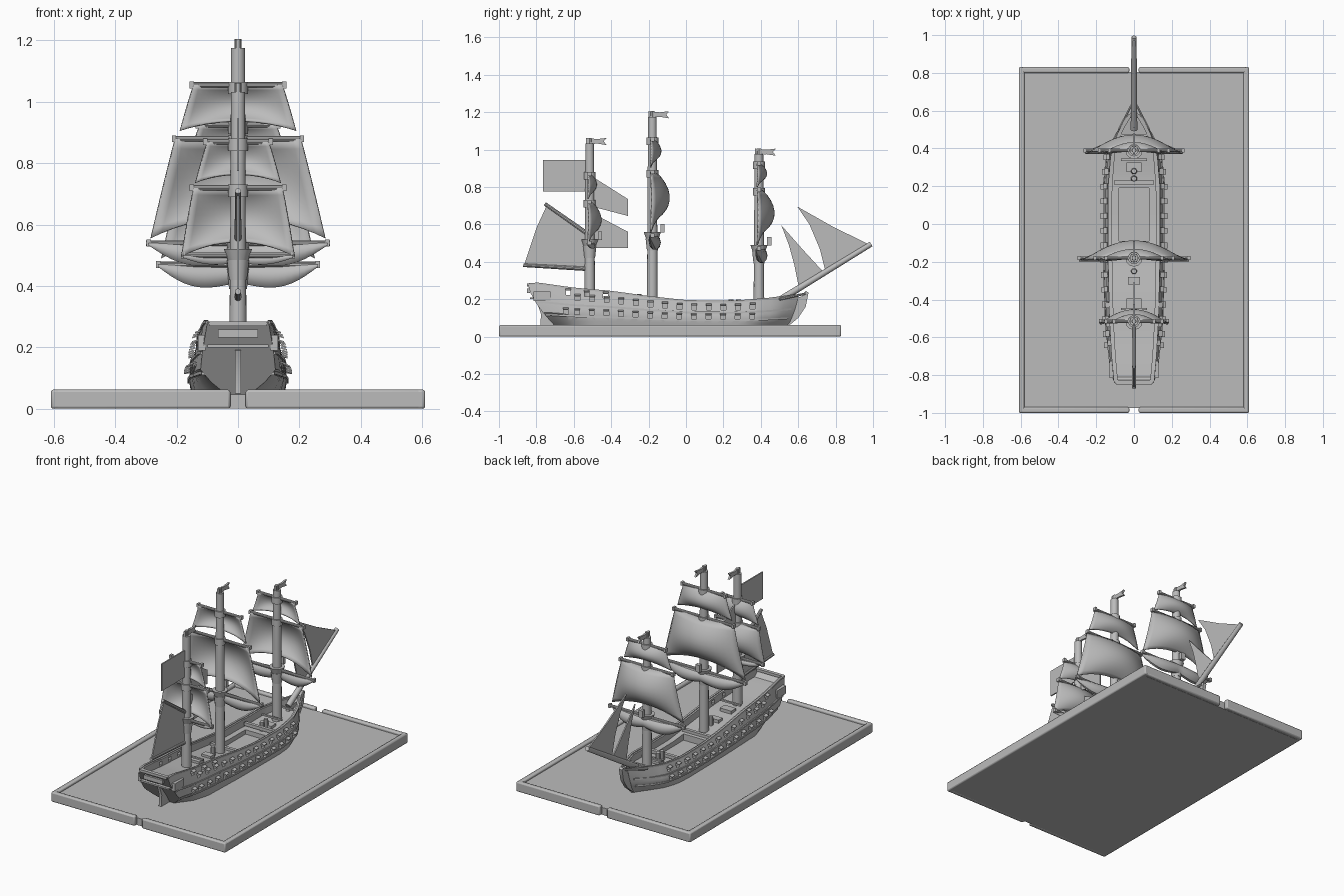
import bpy, bmesh, math
from mathutils import Vector, Matrix

if "Cube" in bpy.data.objects:
    bpy.data.objects.remove(bpy.data.objects["Cube"])

grey = bpy.data.materials.new("plain_grey")
grey.use_nodes = True
COLOUR = (0.5, 0.5, 0.5, 1)
grey.diffuse_color = COLOUR
grey.node_tree.nodes["Principled BSDF"].inputs["Base Color"].default_value = COLOUR
parts = []


# ---- helpers ----
def finish(name, bm):
    bmesh.ops.recalc_face_normals(bm, faces=bm.faces)
    mesh = bpy.data.meshes.new(name)
    bm.to_mesh(mesh)
    bm.free()
    mesh.materials.append(grey)
    ob = bpy.data.objects.new(name, mesh)
    bpy.context.collection.objects.link(ob)
    parts.append(ob)
    return ob


def add_box(bm, centre, size, rot=None):
    m = Matrix.Translation(centre) @ (rot or Matrix()) @ Matrix.Diagonal((*size, 1))
    return bmesh.ops.create_cube(bm, size=1, matrix=m)["verts"]


def box(name, centre, size, rot=None):
    bm = bmesh.new()
    add_box(bm, centre, size, rot)
    return finish(name, bm)


def spar(name, a, b, r1, r2, sides=14):
    a, b = Vector(a), Vector(b)
    bm = bmesh.new()
    m = Matrix.Translation((a + b) / 2) @ (b - a).to_track_quat("Z", "Y").to_matrix().to_4x4()
    bmesh.ops.create_cone(bm, cap_ends=True, segments=sides, radius1=r1, radius2=r2,
                          depth=(b - a).length, matrix=m)
    return finish(name, bm)


def plate(name, outline, thick=0.008):
    # flat shape on the centre plane, outline given as (y, z)
    bm = bmesh.new()
    face = bm.faces.new([bm.verts.new((-thick / 2, y, z)) for y, z in outline])
    ext = bmesh.ops.extrude_face_region(bm, geom=[face])["geom"]
    bmesh.ops.translate(bm, vec=(thick, 0, 0), verts=[v for v in ext if isinstance(v, bmesh.types.BMVert)])
    return finish(name, bm)


def loft(name, rings):
    bm = bmesh.new()
    rows = [[bm.verts.new(p) for p in ring] for ring in rings]
    n = len(rows[0])
    for a, b in zip(rows, rows[1:]):
        for i in range(n):
            bm.faces.new((a[i], a[(i + 1) % n], b[(i + 1) % n], b[i]))
    bm.faces.new(rows[0])
    bm.faces.new(rows[-1])
    return finish(name, bm)


def lerp(table, x):
    for (x0, v0), (x1, v1) in zip(table, table[1:]):
        if x <= x1:
            return v0 + (v1 - v0) * max(0, (x - x0) / (x1 - x0))
    return table[-1][1]


# ---- display base: slab, raised rim split at both ends ----
box("base_slab", (0, -0.085, 0.023), (1.2, 1.78, 0.046))
for side in (-1, 1):
    rims = [((side * 0.595, -0.085, 0.031), (0.03, 1.83, 0.062))]
    rims += [((side * 0.3175, y, 0.031), (0.585, 0.03, 0.062)) for y in (-0.985, 0.815)]
    for centre, size in rims:
        rim = box("base_rim", centre, size)
        bev = rim.modifiers.new("bevel", "BEVEL")
        bev.width, bev.segments = 0.008, 2

# ---- hull ----
BEAM = [(-.845, .122), (-.7, .138), (-.5, .152), (-.2, .16), (.2, .16), (.38, .142), (.5, .09), (.56, .045), (.6, .014)]
SHEER = [(-.845, .28), (-.8, .285), (-.6, .257), (-.4, .24), (-.2, .212), (0, .19), (.25, .187), (.45, .203), (.6, .225)]
SHEAR = [(-.845, .155), (-.6, 0), (.4, 0), (.6, -.06)]
RUN = [(-.845, .3), (-.5, .9), (.3, .95), (.6, .4)]
KEEL = 0.045


def hull_point(y, t, inset=0.0):
    z = KEEL + t * (lerp(SHEER, y) - KEEL)
    section = [(0, lerp(RUN, y)), (.18, lerp(RUN, y) * .4 + .6), (.35, 1), (.6, .95), (1, .82)]
    x = max(lerp(BEAM, y) * lerp(section, t) - inset, 0.002)
    return Vector((x, y + lerp(SHEAR, y) * (1 - t) ** 1.5, z))


rings = []
COUNT = 40
for i in range(COUNT + 1):
    y = -0.845 + 1.445 * i / COUNT
    half = [hull_point(y, t) for t in (0, .18, .35, .48, .6, .8, 1)]
    top = hull_point(y, 1, 0.016)
    drop = 0.045 if 0 < i < COUNT else 0.005
    half += [top, top - Vector((0, 0, drop))]
    rings.append(half + [Vector((-p.x, p.y, p.z)) for p in reversed(half)])
hull = loft("hull", rings)

# gun ports, two long rows and a short upper row aft, plus the waist opening
cut, lids = bmesh.new(), bmesh.new()
ports = [(-.66 + k * .078, .40) for k in range(14)]
ports += [(-.58 + k * .078, .76) for k in range(13)]
ports += [(-.63 + k * .1, .88) for k in range(3)]
for y, t in ports:
    for side in (-1, 1):
        p = hull_point(y, t)
        p.x *= side
        add_box(cut, p, (0.046, 0.026, 0.024))
        tilt = Matrix.Rotation(side * 0.35, 4, "Y")
        add_box(lids, p + Vector((side * 0.008, 0, 0.016)), (0.02, 0.03, 0.005), tilt)
add_box(cut, (0, 0.05, 0.16), (0.16, 0.28, 0.09))
cutter = finish("port_cutter", cut)
cutter.hide_render = True
finish("port_lids", lids)
mod = hull.modifiers.new("ports", "BOOLEAN")
mod.object, mod.operation, mod.solver = cutter, "DIFFERENCE", "EXACT"
bpy.context.view_layer.objects.active = hull
bpy.ops.object.modifier_apply(modifier=mod.name)
parts.remove(cutter)
bpy.data.objects.remove(cutter)

# wales and rails following the planking
for name, t in (("lower_wale", .3), ("upper_wale", .58), ("cap_rail", 1)):
    for side in (-1, 1):
        line = []
        for i in range(31):
            p = hull_point(-0.84 + 1.42 * i / 30, t)
            line.append(Vector((p.x * side, p.y, p.z)))
        loft(name, [[p + Vector((dx, 0, dz)) for dx, dz in
                     ((-.006, -.005), (.006, -.005), (.006, .005), (-.006, .005))] for p in line])

# stem, rudder and stern
plate("beakhead", [(.47, .05), (.54, .05), (.6, .1), (.64, .16), (.655, .235), (.64, .245),
                   (.62, .215), (.57, .2), (.5, .19)], 0.022)
plate("rudder", [(-.66, .05), (-.78, .05), (-.775, .12), (-.8, .19), (-.74, .2)], 0.018)
box("stern_name_board", (0, -0.842, 0.245), (0.13, 0.016, 0.026))
box("taffrail", (0, -0.838, 0.277), (0.19, 0.022, 0.016))
box("stern_ledge", (0, -0.825, 0.205), (0.2, 0.02, 0.01))
for side in (-1, 1):
    box("quarter_gallery", (side * 0.118, -0.77, 0.215), (0.025, 0.09, 0.05))
    spar("head_rail", (side * .08, .5, .2), (side * .008, .64, .23), .007, .006, 6)

# ---- deck fittings ----
for y in (-0.12, 0.22):
    box("deck_beam", (0, y, 0.165), (0.21, 0.02, 0.02))
for y, size in ((-.42, .05), (-.3, .04), (.3, .05)):
    box("hatch_coaming", (0, y, lerp(SHEER, y) - .04), (size * 1.6, size, .024))
for y in (-.25, .24, .28):
    spar("capstan", (0, y, .13), (0, y, lerp(SHEER, y) + .01), .018, .013, 10)
for y in (-.45, .34, .47):
    box("pin_rail", (0, y, lerp(SHEER, y) - .008), (0.14, .012, .01))


# ---- rig ----
def square_sail(name, my, z_top, w_top, z_foot, w_foot, depth):
    bm = bmesh.new()
    nu, nv = 16, 10
    grid = []
    for j in range(nv + 1):
        v, row = j / nv, []
        for i in range(nu + 1):
            u = 2 * i / nu - 1
            lift = 0.22 * (z_top - z_foot) * (1 - u * u) * v ** 3
            bulge = depth * (1 - .95 * u * u) * (.25 + .75 * math.sin(math.pi * v ** .85))
            row.append(bm.verts.new((u * (w_top + (w_foot - w_top) * v), my - .01 + bulge,
                                     z_top + (z_foot - z_top) * v + lift)))
        grid.append(row)
    for a, b in zip(grid, grid[1:]):
        for i in range(nu):
            bm.faces.new((a[i], a[i + 1], b[i + 1], b[i]))
    ob = finish(name, bm)
    sol = ob.modifiers.new("thickness", "SOLIDIFY")
    sol.thickness, sol.offset = 0.007, 0


def furled_sail(name, my, z, w, fat):
    rings = []
    for i in range(25):
        u = i / 12 - 1
        r = fat * (1 - u ** 4) * (.72 + .28 * abs(math.sin(math.pi * u))) + .004
        ring = [k * math.tau / 10 for k in range(10)]
        rings.append([(u * w, my + .02 - .035 * u * u + .75 * r * math.cos(a), z - r + r * math.sin(a)) for a in ring])
    loft(name, rings)


def yard(name, my, z, w):
    spar(name, (-w, my, z), (w, my, z), .009, .009, 10)
    for side in (-1, 1):
        box(name + "_end", (side * w * .97, my, z), (.014, .022, .022))


def mast(name, y, top, course, sails):
    # course is (height, half width, furl thickness); sails are (top z, half width, foot z, half width, depth)
    spar(name + "_mast", (0, y, .12), (0, y, top - .03), .029, .023)
    spar(name + "_pole", (0, y, top - .05), (0, y, top), .013, .011, 8)
    plate(name + "_pennant", [(y - .02, top - .035), (y + .04, top - .03), (y + .09, top - .038), (y + .075, top - .018),
                              (y + .09, top), (y + .04, top - .006), (y - .02, top)], .012)
    z, w, fat = course
    spar(name + "_top", (0, y, z - .015), (0, y, z + .02), .034, .046, 12)
    spar(name + "_hounds", (0, y, z - .08), (0, y, z - .015), .029, .036, 12)
    box(name + "_lantern", (0, y + .055, z + .04), (.03, .022, .045))
    yard(name + "_course_yard", y, z, w)
    if fat:
        furled_sail(name + "_furled_course", y, z, w * .97, fat)
    for zt, wt, zf, wf, depth in sails:
        yard(name + "_yard", y, zt, wt + .01)
        square_sail(name + "_sail", y, zt, wt, zf, wf, depth)
        spar(name + "_cap", (0, y, zt - .03), (0, y, zt + .01), .032, .032, 12)


mast("main", -.18, 1.205, (.54, .3, .036),
     [(1.055, .145, .905, .19, .055), (.88, .205, .555, .285, .1)])
mast("fore", .39, 1.005, (.47, .268, .036),
     [(.925, .125, .8, .165, .05), (.785, .18, .49, .25, .09)])
mast("mizzen", -.515, 1.062, (.5, .185, .012),
     [(.87, .1, .735, .14, .045), (.72, .145, .495, .185, .07)])

# bowsprit, gaff and boom
spar("bowsprit", (0, .5, .195), (0, .99, .495), .018, .014)
spar("gaff", (0, -.52, .545), (0, -.755, .71), .012, .01, 10)
spar("boom", (0, -.52, .362), (0, -.87, .382), .012, .01, 10)

# fore-and-aft sails and ensign
plate("spanker", [(-.53, .555), (-.745, .7), (-.8, .58), (-.865, .385), (-.53, .365)])
plate("outer_jib", [(.595, .695), (.79, .585), (.985, .49), (.745, .352), (.715, .47), (.66, .6)])
plate("inner_jib", [(.51, .595), (.62, .47), (.735, .345), (.605, .255), (.58, .38), (.55, .49)])
plate("upper_staysail", [(-.5, .855), (-.31, .735), (-.31, .645), (-.5, .695)])
plate("lower_staysail", [(-.5, .66), (-.31, .56), (-.31, .475), (-.5, .475)])
plate("ensign", [(-.525, .945), (-.765, .945), (-.765, .775), (-.525, .775)])

# smooth rounded surfaces, crisp edges
bpy.ops.object.select_all(action="DESELECT")
for ob in parts:
    ob.select_set(True)
bpy.context.view_layer.objects.active = hull
bpy.ops.object.shade_smooth_by_angle(angle=math.radians(35))
